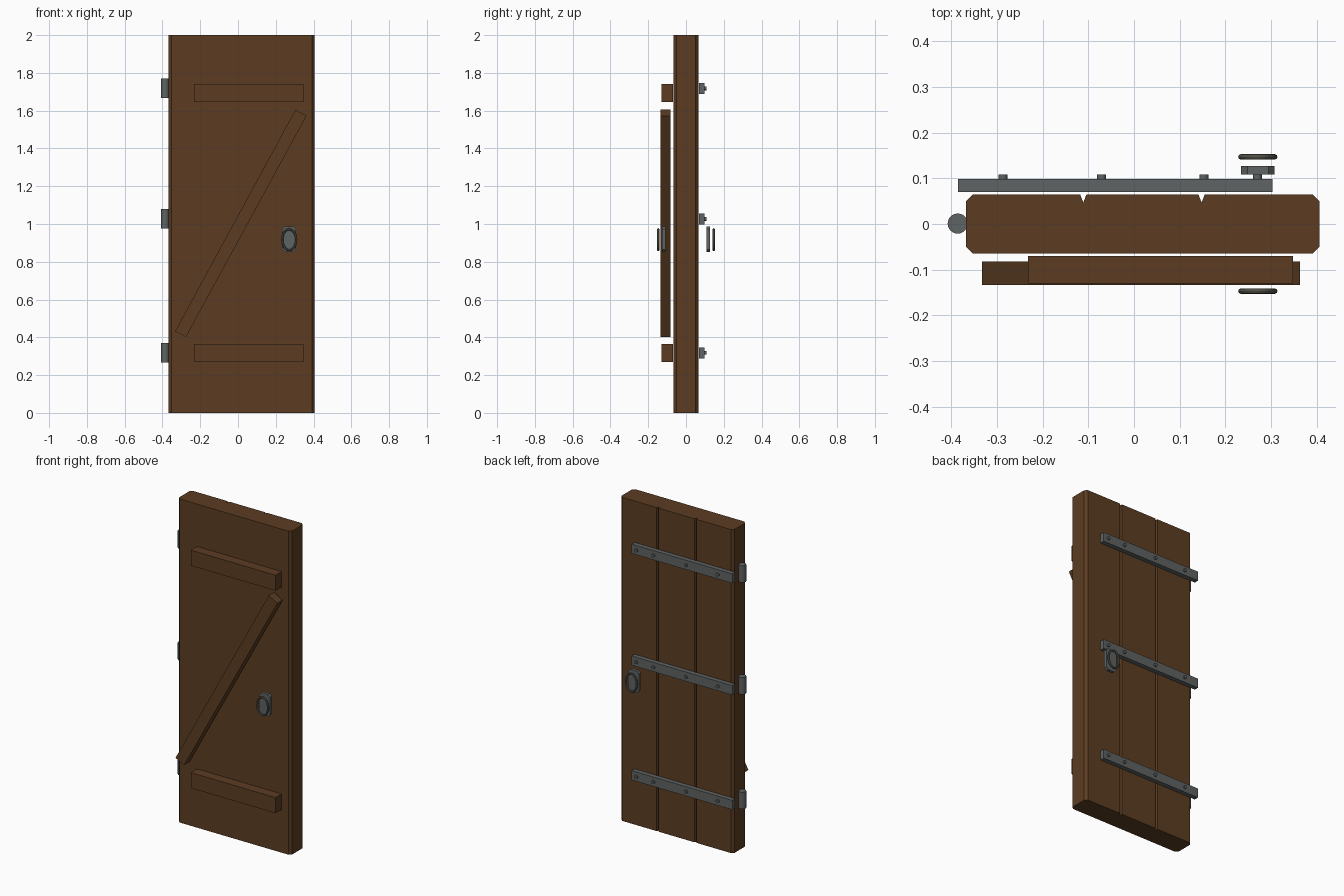
import bpy, bmesh, math
from mathutils import Vector

if "Cube" in bpy.data.objects:
    bpy.data.objects.remove(bpy.data.objects["Cube"])


def material(name, rgb):
    m = bpy.data.materials.new(name)
    m.diffuse_color = (*rgb, 1)
    m.use_nodes = True
    m.node_tree.nodes["Principled BSDF"].inputs["Base Color"].default_value = m.diffuse_color
    return m


WOOD = material("brown wood", (0.107, 0.046, 0.016))
IRON = material("grey iron", (0.115, 0.125, 0.125))
RING = material("warm grey ring", (0.135, 0.13, 0.105))


def make(name, bm, mat):
    bmesh.ops.recalc_face_normals(bm, faces=bm.faces)
    mesh = bpy.data.meshes.new(name)
    bm.to_mesh(mesh)
    bm.free()
    mesh.materials.append(mat)
    ob = bpy.data.objects.new(name, mesh)
    bpy.context.collection.objects.link(ob)
    return ob


def prism(name, points, push, mat):
    """Extrude a closed 3D outline along the vector push."""
    bm = bmesh.new()
    face = bm.faces.new([bm.verts.new(p) for p in points])
    ext = bmesh.ops.extrude_face_region(bm, geom=[face])["geom"]
    bmesh.ops.translate(bm, vec=Vector(push),
                        verts=[g for g in ext if isinstance(g, bmesh.types.BMVert)])
    return make(name, bm, mat)


def block(name, x0, x1, y0, y1, z0, z1, mat):
    return prism(name, [(x0, y0, z0), (x1, y0, z0), (x1, y1, z0), (x0, y1, z0)],
                 (0, 0, z1 - z0), mat)


def smooth(ob):
    bpy.ops.object.select_all(action='DESELECT')
    ob.select_set(True)
    bpy.context.view_layer.objects.active = ob
    bpy.ops.object.shade_smooth_by_angle(angle=math.radians(40))


def circle(n, r):
    return [(r * math.cos(2 * math.pi * i / n), r * math.sin(2 * math.pi * i / n))
            for i in range(n)]


# Door slab: chamfered outline with V grooves between the boards on the back
L, R, D, C = -0.368, 0.406, 0.065, 0.015
outline = [(L + C, -D), (R - C, -D), (R, -D + C), (R, D - C), (R - C, D)]
for gx in (0.148, -0.111):
    outline += [(gx + 0.007, D), (gx, D - 0.018), (gx - 0.007, D)]
outline += [(L + C, D), (L, D - C), (L, -D + C)]
prism("door_slab", [(x, y, 0) for x, y in outline], (0, 0, 2), WOOD)

# Front battens and diagonal brace
block("lower_batten", -0.232, 0.348, -0.130, -0.070, 0.270, 0.366, WOOD)
block("upper_batten", -0.232, 0.348, -0.130, -0.070, 1.645, 1.741, WOOD)
prism("diagonal_brace", [(x, -0.134, z) for x, z in
      ((-0.333, 0.432), (-0.275, 0.402), (0.363, 1.573), (0.304, 1.605))],
      (0, 0.052, 0), WOOD)

# Hinges: barrel, strap and rivets
for tag, z in (("lower", 0.318), ("middle", 1.027), ("upper", 1.718)):
    barrel = prism(tag + "_hinge_barrel",
                   [(-0.386 + a, 0.001 + b, z - 0.052) for a, b in circle(24, 0.022)],
                   (0, 0, 0.104), IRON)
    smooth(barrel)
    block(tag + "_hinge_strap", -0.385, 0.303, 0.070, 0.098, z - 0.029, z + 0.029, IRON)
    for i, x in enumerate((-0.287, -0.071, 0.153, 0.270)):
        rivet = prism(f"{tag}_rivet_{i + 1}",
                      [(x + a, 0.096, z + b) for a, b in circle(12, 0.010)],
                      (0, 0.012, 0), IRON)
        smooth(rivet)

# Handles: clipped-corner back plate and oval ring on each side
HX, HZ = 0.271, 0.920
W, H, K = 0.037, 0.068, 0.014
plate = [(W - K, -H), (W, -H + K), (W, H - K), (W - K, H),
         (-W + K, H), (-W, H - K), (-W, -H + K), (-W + K, -H)]
for tag, side in (("front", -1), ("back", 1)):
    prism(tag + "_handle_plate", [(HX + a, side * 0.108, HZ + b) for a, b in plate],
          (0, side * 0.019, 0), IRON)
    bm = bmesh.new()
    n, m, t = 32, 8, 0.006
    loops = []
    for i in range(n):
        u = 2 * math.pi * i / n
        loops.append([bm.verts.new((HX + (0.037 + a) * math.cos(u), side * 0.147 + b,
                                    HZ - 0.003 + (0.055 + a) * math.sin(u)))
                      for a, b in circle(m, t)])
    for i in range(n):
        p, q = loops[i], loops[(i + 1) % n]
        for j in range(m):
            k = (j + 1) % m
            bm.faces.new((p[j], q[j], q[k], p[k]))
    smooth(make(tag + "_handle_ring", bm, RING))
